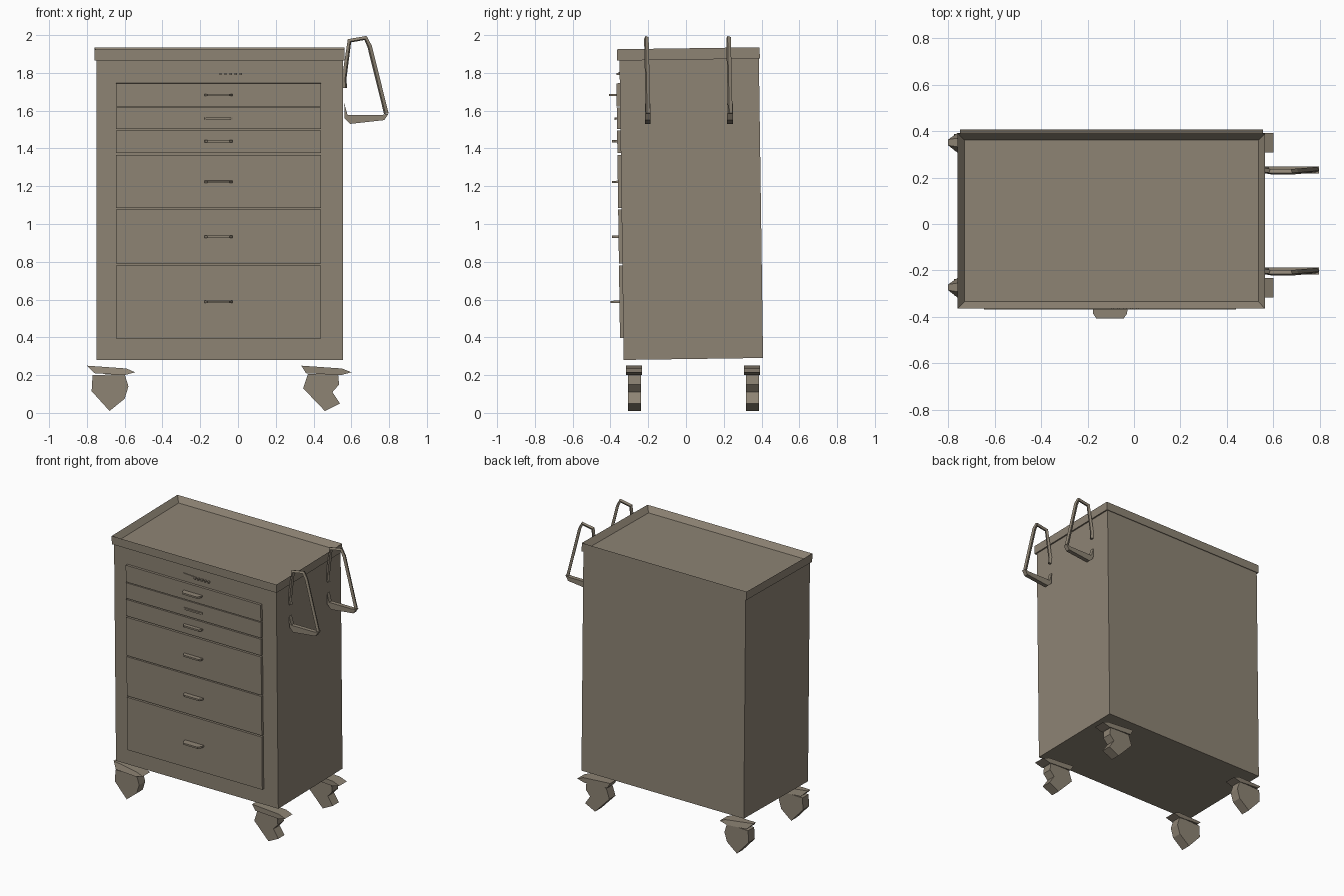
import bpy, bmesh
from mathutils import Matrix, Vector

cube = bpy.data.objects.get("Cube")
if cube:
    bpy.data.objects.remove(cube, do_unlink=True)

paint = bpy.data.materials.new("warm_grey_metal")
paint.use_nodes = True
grey = (0.27, 0.23, 0.175, 1)
paint.diffuse_color = grey
paint.node_tree.nodes["Principled BSDF"].inputs["Base Color"].default_value = grey

# The cabinet leans very slightly towards the front
LEAN = Matrix.Rotation(0.014, 4, 'X')


def finish(name, bm, lean=False):
    bmesh.ops.recalc_face_normals(bm, faces=bm.faces)
    if lean:
        bm.transform(LEAN)
    mesh = bpy.data.meshes.new(name)
    bm.to_mesh(mesh)
    bm.free()
    mesh.materials.append(paint)
    obj = bpy.data.objects.new(name, mesh)
    bpy.context.collection.objects.link(obj)
    return obj


def box_mesh(x, y, z):
    bm = bmesh.new()
    bmesh.ops.create_cube(bm, size=1)
    size = Vector((x[1] - x[0], y[1] - y[0], z[1] - z[0]))
    mid = Vector((sum(x), sum(y), sum(z))) / 2
    bm.transform(Matrix.LocRotScale(mid, None, size))
    return bm


def prism(name, points, axis, low, high, lean=False):
    """Extrude a 2D outline along y (outline in x, z) or z (outline in x, y)."""
    bm = bmesh.new()
    place = (lambda a, b: (a, low, b)) if axis == 'y' else (lambda a, b: (a, b, low))
    face = bm.faces.new([bm.verts.new(place(*p)) for p in points])
    new = bmesh.ops.extrude_face_region(bm, geom=[face])["geom"]
    step = Vector((0, high - low, 0)) if axis == 'y' else Vector((0, 0, high - low))
    bmesh.ops.translate(bm, vec=step, verts=[v for v in new if isinstance(v, bmesh.types.BMVert)])
    return finish(name, bm, lean)


# Cabinet body
FRONT = -0.326
finish("cabinet_body", box_mesh((-0.75, 0.555), (FRONT, 0.412), (0.285, 1.87)), True)

# Tray top with a recessed floor
bm = box_mesh((-0.76, 0.565), (-0.338, 0.417), (1.87, 1.93))
bm.normal_update()
top = max(bm.faces, key=lambda f: f.normal.z)
bmesh.ops.inset_region(bm, faces=[top], thickness=0.042)
bmesh.ops.translate(bm, vec=(0, 0, -0.04), verts=list(top.verts))
finish("tray_top", bm, True)

# Drawers: bottom, top, handle height, handle reach
drawers = [(0.40, 0.785, 0.59, 0.065), (0.795, 1.082, 0.935, 0.052),
           (1.09, 1.37, 1.225, 0.048), (1.38, 1.50, 1.44, 0.045),
           (1.508, 1.622, 1.56, 0.03), (1.628, 1.75, 1.685, 0.058)]
for i, (low, high, grip, reach) in enumerate(drawers):
    finish(f"drawer_{i + 1}", box_mesh((-0.645, 0.44), (FRONT - 0.018, FRONT + 0.02), (low, high)), True)
    y = FRONT - 0.015
    tip = FRONT - reach
    outline = [(-0.178, y), (-0.028, y), (-0.03, (y + tip) / 2), (-0.045, tip),
               (-0.162, tip), (-0.176, (y + tip) / 2)]
    prism(f"drawer_handle_{i + 1}", outline, 'z', grip - 0.003, grip + 0.009, True)

# Small lock buttons and the thin pointer beside them
for i in range(5):
    x = -0.093 + i * 0.027
    finish(f"lock_button_{i + 1}", box_mesh((x - 0.006, x + 0.006), (FRONT - 0.016, FRONT + 0.01), (1.793, 1.805)), True)
prism("lock_pointer", [(-0.19, 1.81), (-0.1, 1.797), (-0.1, 1.805)], 'y', FRONT - 0.005, FRONT + 0.01, True)


# Side hooks: bent square bar with a broad shelf at the foot
def hook(name, y_top, y_low):
    path = [(0.565, 1.72), (0.562, 1.77), (0.59, 1.97), (0.675, 1.985), (0.697, 1.94), (0.785, 1.585)]
    curve = bpy.data.curves.new(name + "_bar", 'CURVE')
    curve.dimensions = '3D'
    curve.bevel_depth = 0.013
    curve.bevel_resolution = 0
    curve.use_fill_caps = True
    line = curve.splines.new('POLY')
    line.use_smooth = False
    line.points.add(len(path) - 1)
    for p, (x, z) in zip(line.points, path):
        t = (z - 1.55) / 0.44
        p.co = (x, y_low + (y_top - y_low) * t, z, 1)
    curve.materials.append(paint)
    obj = bpy.data.objects.new(name + "_bar", curve)
    bpy.context.collection.objects.link(obj)
    foot = [(0.562, 1.64), (0.565, 1.56), (0.595, 1.53), (0.775, 1.55), (0.797, 1.585),
            (0.765, 1.578), (0.58, 1.578)]
    prism(name + "_foot", foot, 'y', y_low - 0.017, y_low + 0.013)


hook("front_hook", -0.21, -0.2)
hook("rear_hook", 0.225, 0.235)

# Casters: tilted plate above an angular wheel
left_plate = [(0.335, 0.25), (0.55, 0.235), (0.60, 0.215), (0.545, 0.20), (0.36, 0.21)]
left_wheel = [(0.37, 0.205), (0.345, 0.13), (0.46, 0.01), (0.54, 0.05), (0.50, 0.11),
              (0.535, 0.15), (0.53, 0.205)]
right_plate = [(-0.80, 0.25), (-0.59, 0.235), (-0.545, 0.215), (-0.60, 0.20), (-0.76, 0.21)]
right_wheel = [(-0.77, 0.20), (-0.775, 0.115), (-0.68, 0.01), (-0.6, 0.075), (-0.58, 0.14), (-0.60, 0.205)]
for end, y in (("front", -0.272), ("rear", 0.352)):
    for side, plate, wheel in (("right", right_plate, right_wheel), ("left", left_plate, left_wheel)):
        mount = prism(f"{end}_{side}_caster_plate", plate, 'y', y - 0.045, y + 0.04)
        if side == "right":
            # Outer corner narrows to a point
            for v in mount.data.vertices:
                if v.co.x < -0.79:
                    v.co.y = y + (v.co.y - y) * 0.3
        prism(f"{end}_{side}_caster_wheel", wheel, 'y', y - 0.035, y + 0.035)
